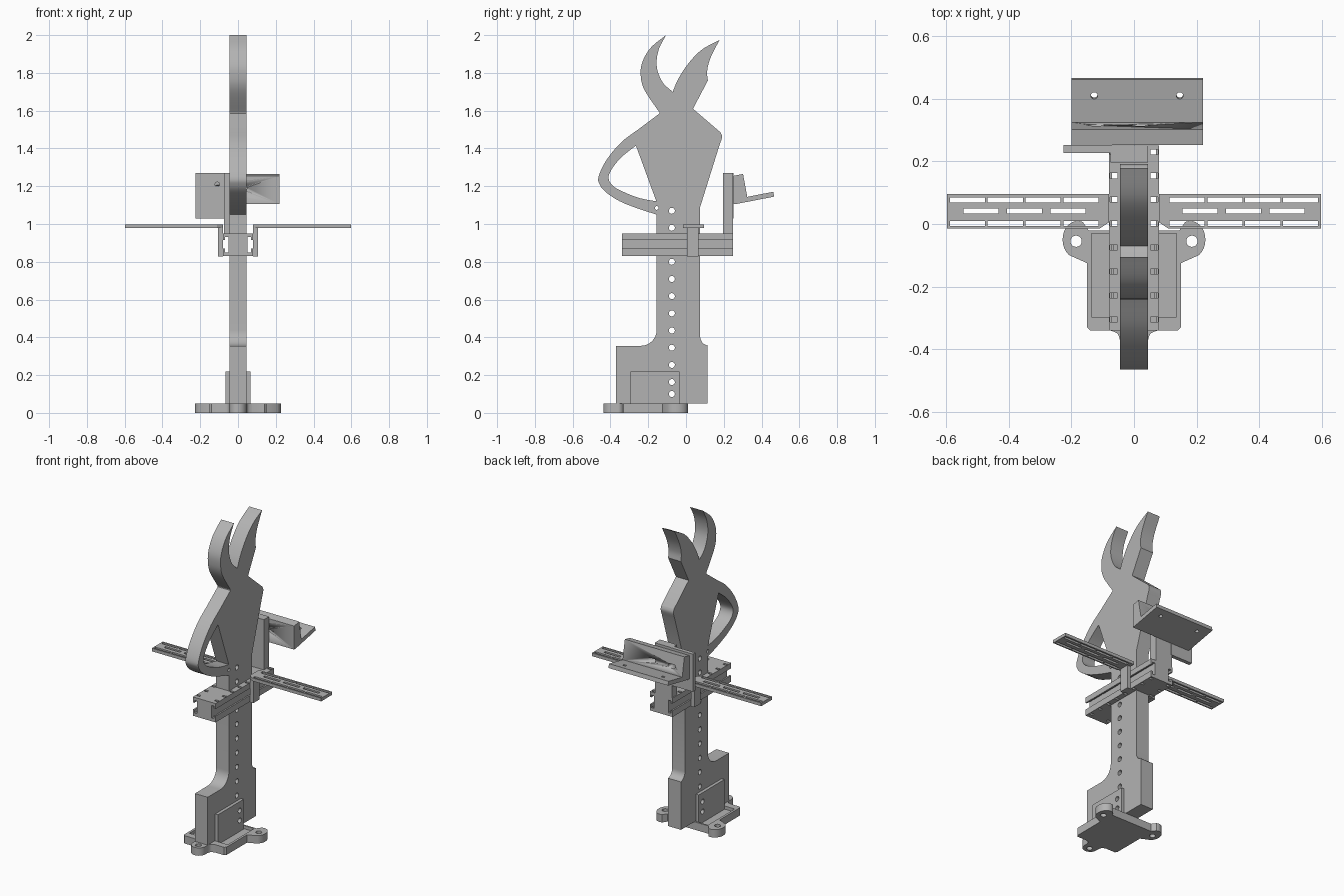
import bpy
import math
from mathutils import Matrix, Vector

if "Cube" in bpy.data.objects:
    bpy.data.objects.remove(bpy.data.objects["Cube"], do_unlink=True)

grey = bpy.data.materials.new("plain_grey")
grey.use_nodes = True
colour = (0.45, 0.45, 0.45, 1)
grey.diffuse_color = colour
grey.node_tree.nodes["Principled BSDF"].inputs["Base Color"].default_value = colour


def frame(u, v, w, origin=(0, 0, 0)):
    """Matrix taking local x, y, z onto the directions u, v, w."""
    m = Matrix((u, v, w)).transposed().to_4x4()
    m.translation = Vector(origin)
    return m


def plan(z):
    return frame((1, 0, 0), (0, 1, 0), (0, 0, 1), (0, 0, z))


def front(y):
    return frame((1, 0, 0), (0, 0, 1), (0, -1, 0), (0, y, 0))


SIDE = frame((0, 1, 0), (0, 0, 1), (1, 0, 0))


def slab(name, outlines, thickness, matrix):
    """Flat part: the first outline filled, the others cut out of it."""
    curve = bpy.data.curves.new(name, 'CURVE')
    curve.dimensions = '2D'
    curve.fill_mode = 'BOTH'
    curve.extrude = thickness / 2
    for pts in outlines:
        spline = curve.splines.new('POLY')
        spline.points.add(len(pts) - 1)
        for p, (x, y) in zip(spline.points, pts):
            p.co = (x, y, 0, 1)
        spline.use_cyclic_u = True
    temp = bpy.data.objects.new(name + "_curve", curve)
    mesh = bpy.data.meshes.new_from_object(temp)
    bpy.data.objects.remove(temp)
    bpy.data.curves.remove(curve)
    mesh.transform(matrix)
    import bmesh
    bm = bmesh.new()
    bm.from_mesh(mesh)
    bmesh.ops.remove_doubles(bm, verts=bm.verts, dist=1e-5)
    bmesh.ops.recalc_face_normals(bm, faces=bm.faces)
    bm.to_mesh(mesh)
    bm.free()
    mesh.materials.clear()
    mesh.materials.append(grey)
    mesh.shade_smooth()
    mesh.set_sharp_from_angle(angle=math.radians(30))
    ob = bpy.data.objects.new(name, mesh)
    bpy.context.collection.objects.link(ob)
    return ob


def rect(x0, x1, y0, y1):
    return [(x0, y0), (x1, y0), (x1, y1), (x0, y1)]


def box(name, x0, x1, y0, y1, z0, z1):
    return slab(name, [rect(x0, x1, y0, y1)], z1 - z0, plan((z0 + z1) / 2))


def arc(cx, cy, rx, ry, a0, a1, n=12):
    angles = [math.radians(a0 + (a1 - a0) * i / n) for i in range(n + 1)]
    return [(cx + rx * math.cos(a), cy + ry * math.sin(a)) for a in angles]


def circle(cx, cy, r):
    return arc(cx, cy, r, r, 0, 360, 20)[:-1]


def smooth(pts, n=6):
    """Rounded line through the points."""
    p = [Vector(q) for q in [pts[0], *pts, pts[-1]]]
    out = []
    for a, b, c, d in zip(p, p[1:], p[2:], p[3:]):
        for i in range(n):
            t = i / n
            out.append(tuple(0.5 * (2 * b + (c - a) * t + (2 * a - 5 * b + 4 * c - d) * t * t
                                    + (3 * b - a - 3 * c + d) * t ** 3)))
    return out + [tuple(pts[-1])]


# Upright figure: foot block, stem, torso, two horns and a bent arm
outline = [(-0.37, 0.05), (0.115, 0.05), (0.115, 0.355)]
outline += arc(0.125, 0.405, 0.05, 0.05, 260, 180, 8)
outline += [(0.075, 1.09)]
outline += smooth([(0.178, 1.42), (0.191, 1.46), (0.183, 1.485)], 4)
outline += [(0.037, 1.61)]
outline += smooth([(0.116, 1.76), (0.112, 1.81), (0.13, 1.88), (0.178, 1.975)])
outline += smooth([(0.178, 1.975), (0.08, 1.92), (0.005, 1.84), (-0.045, 1.76), (-0.07, 1.70)])[1:]
outline += smooth([(-0.07, 1.70), (-0.12, 1.745), (-0.15, 1.81), (-0.155, 1.87),
                   (-0.14, 1.935), (-0.105, 2.0)])[1:]
outline += smooth([(-0.105, 2.0), (-0.185, 1.935), (-0.23, 1.86), (-0.24, 1.79),
                   (-0.22, 1.71), (-0.14, 1.59)])[1:]
outline += smooth([(-0.14, 1.585), (-0.24, 1.51), (-0.34, 1.435), (-0.42, 1.34), (-0.463, 1.25),
                   (-0.455, 1.205), (-0.42, 1.165), (-0.35, 1.12), (-0.25, 1.08), (-0.155, 1.05)])
outline += arc(-0.24, 0.44, 0.085, 0.085, 0, -90, 10)
outline += [(-0.37, 0.355)]
arm_gap = smooth([(-0.265, 1.415), (-0.34, 1.355), (-0.39, 1.295), (-0.41, 1.245),
                  (-0.385, 1.2), (-0.32, 1.165), (-0.245, 1.137), (-0.157, 1.12)])
peg_heights = [1.07, 0.98, 0.89] + [0.8 - 0.091 * i for i in range(8)] + [0.1]
pegs = [circle(-0.075, z, 0.016) for z in peg_heights]
slab("figure_body", [outline, arm_gap, circle(-0.155, 1.085, 0.01)] + pegs, 0.09, SIDE)

# Foot cheeks on both sides of the body
for s, side in ((-1, "right"), (1, "left")):
    cheek = slab(side + "_foot_cheek",
                 [rect(-0.295, -0.035, 0.03, 0.22)] + [p for p, z in zip(pegs, peg_heights) if z < 0.2],
                 0.02, Matrix.Translation((s * 0.055, 0, 0)) @ SIDE)

# Base plate with three lugs and a shallow recess
half = arc(0, -0.393, 0.045, 0.045, -90, 0, 8)
half += smooth([(0.045, -0.37), (0.053, -0.35), (0.075, -0.34)], 4)
half += [(0.14, -0.34), (0.15, -0.33), (0.15, -0.125)]
half += arc(0.18, -0.05, 0.048, 0.06, -55, 110)
half += [(0.145, -0.02)]
base = half + [(-x, y) for x, y in reversed(half[1:])]
lug_holes = [circle(x, y, 0.018) for x, y in ((-0.185, -0.055), (0.185, -0.055), (0, -0.4))]
slab("base_floor", [base] + lug_holes, 0.03, plan(0.015))
slab("base_rim", [base, rect(-0.135, 0.135, -0.297, -0.03)] + lug_holes, 0.02, plan(0.04))

# Slotted beam around the stem
slots = [rect(s * 0.064 - 0.012, s * 0.064 + 0.012, y - 0.008, y + 0.008)
         for s in (-1, 1) for y in [-0.305 + 0.0765 * i for i in range(8)]]
for name, z in (("beam_bottom", 0.84), ("beam_top", 0.94)):
    slab(name, [rect(-0.08, 0.08, -0.34, 0.25)] + slots, 0.02, plan(z))
box("beam_core", -0.051, 0.051, -0.34, 0.25, 0.85, 0.93)

for s, side in ((-1, "right"), (1, "left")):
    # Groove lips on the beam
    for name, z0, z1 in (("lower", 0.85, 0.87), ("upper", 0.915, 0.93)):
        box(f"{side}_{name}_lip", *sorted((s * 0.07, s * 0.08)), -0.34, 0.25, z0, z1)
    # Clamp and slotted crossbar
    box(side + "_clamp", *sorted((s * 0.08, s * 0.105)), 0.005, 0.065, 0.828, 0.982)
    bar = [(0.08, 0.005), (0.11, -0.015), (0.597, -0.015), (0.597, 0.095), (0.08, 0.095)]
    cuts = []
    for y, start, count in ((0.077, 0.113, 4), (0.041, 0.155, 3), (0.001, 0.113, 4)):
        step = 0.121 if count == 4 else 0.139
        for i in range(count):
            x = start + step * i
            cuts.append(rect(x, x + 0.112, y - 0.008, y + 0.008))
    slab(side + "_crossbar", [[(s * x, y) for x, y in o] for o in [bar] + cuts], 0.02, plan(0.988))

# Rear post with a side plate
box("rear_post", -0.075, 0.045, 0.197, 0.25, 0.95, 1.27)
slab("rear_side_plate", [rect(-0.225, -0.07, 1.03, 1.27), circle(-0.11, 1.21, 0.012)],
     0.025, front(0.2395))

# Rear holder: leaning back rest and sloping shelf
rest = slab("holder_back", [[(0.252, 1.105), (0.318, 1.118), (0.325, 1.14), (0.302, 1.265),
                             (0.252, 1.255)]],
            0.42, Matrix.Translation((0.01, 0, 0)) @ SIDE)
for i, x in enumerate((-0.12, 0.02)):
    cutter = slab(f"slot_cutter_{i}", [arc(x + 0.015, 1.19, 0.012, 0.012, -90, 90)
                                       + arc(x - 0.015, 1.19, 0.012, 0.012, 90, 270)],
                  0.1, front(0.302))
    cutter.hide_render = True
    cutter.hide_viewport = True
    cut = rest.modifiers.new("slot", 'BOOLEAN')
    cut.operation = 'DIFFERENCE'
    cut.object = cutter
tilt = math.radians(11)
c, n = math.cos(tilt), math.sin(tilt)
slab("holder_shelf", [rect(-0.2, 0.22, 0, 0.208), circle(-0.127, 0.155, 0.011),
                      circle(0.146, 0.155, 0.011)],
     0.026, frame((1, 0, 0), (0, c, n), (0, -n, c), (0, 0.26, 1.118)))
